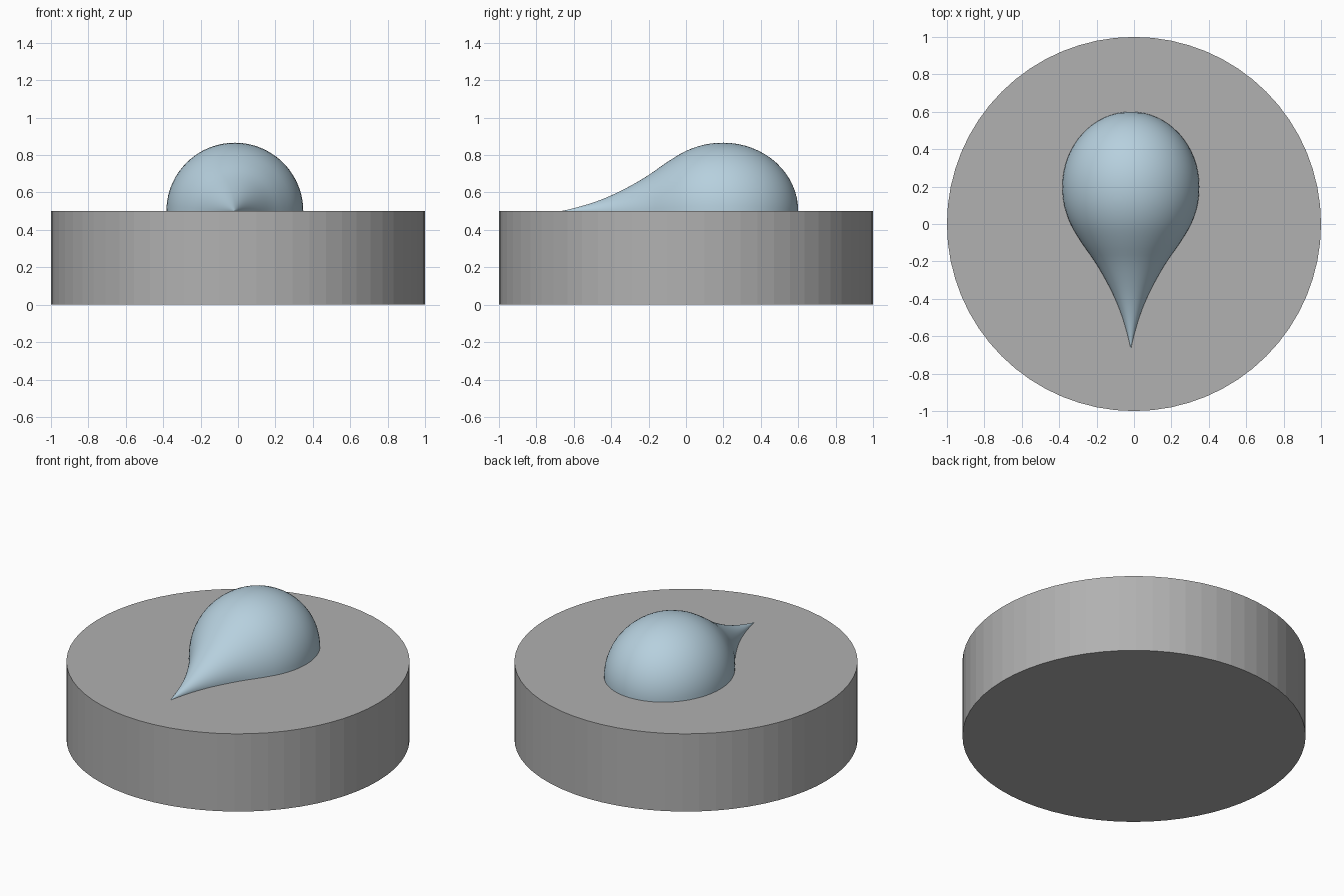
import bpy, bmesh, math

if "Cube" in bpy.data.objects:
    bpy.data.objects.remove(bpy.data.objects["Cube"])

def material(name, rgb):
    m = bpy.data.materials.new(name)
    m.diffuse_color = (*rgb, 1)
    m.use_nodes = True
    m.node_tree.nodes["Principled BSDF"].inputs["Base Color"].default_value = m.diffuse_color
    return m

def make_object(name, bm, mat):
    bmesh.ops.recalc_face_normals(bm, faces=bm.faces)
    me = bpy.data.meshes.new(name)
    bm.to_mesh(me)
    bm.free()
    me.materials.append(mat)
    ob = bpy.data.objects.new(name, me)
    bpy.context.collection.objects.link(ob)
    return ob

grey = material("stone grey", (0.44, 0.44, 0.44))
blue = material("pale water blue", (0.47, 0.63, 0.73))

# Round base disc with flat facets
bm = bmesh.new()
bmesh.ops.create_cone(bm, cap_ends=True, segments=64, radius1=1, radius2=1, depth=0.5)
bmesh.ops.translate(bm, verts=bm.verts, vec=(0, 0, 0.25))
make_object("base_disc", bm, grey)

# Teardrop profile (y, radius): rounded head, then tapering tail
profile = [(0.2 + 0.4 * math.cos(a), 0.366 * math.sin(a))
           for a in (math.pi / 2 * i / 16 for i in range(1, 17))]
tail = [(0.2, 0.366), (0.1, 0.356), (0, 0.322), (-0.1, 0.263), (-0.2, 0.193),
        (-0.3, 0.134), (-0.4, 0.084), (-0.5, 0.045), (-0.6, 0.016), (-0.67, 0.0)]
for i in range(len(tail) - 1):
    p0, p1, p2 = tail[max(i - 1, 0)], tail[i], tail[i + 1]
    p3 = tail[min(i + 2, len(tail) - 1)]
    if i == 0:
        p0 = (0.3, 0.356)
    for t in (1 / 3, 2 / 3, 1):
        profile.append(tuple(
            0.5 * (2 * b + (c - a) * t + (2 * a - 5 * b + 4 * c - d) * t ** 2
                   + (3 * b - a - 3 * c + d) * t ** 3)
            for a, b, c, d in zip(p0, p1, p2, p3)))
profile.pop()

# Half revolution of the profile, lying on the disc
CX, CZ, N = -0.017, 0.5, 40
bm = bmesh.new()
rings = [[bm.verts.new((CX + r * math.cos(math.pi * k / N), y,
                        CZ + r * math.sin(math.pi * k / N)))
          for k in range(N + 1)] for y, r in profile]
head = bm.verts.new((CX, 0.6, CZ))
tip = bm.verts.new((CX, -0.67, CZ))
for k in range(N):
    bm.faces.new((head, rings[0][k], rings[0][k + 1]))
    bm.faces.new((tip, rings[-1][k + 1], rings[-1][k]))
    for a, b in zip(rings, rings[1:]):
        bm.faces.new((a[k], b[k], b[k + 1], a[k + 1]))
for f in bm.faces:
    f.smooth = True
drop = make_object("water_drop", bm, blue)

# Keep the open shell facing outward
me = drop.data
top = max(me.polygons, key=lambda p: p.center.z)
if top.normal.z < 0:
    me.flip_normals()
